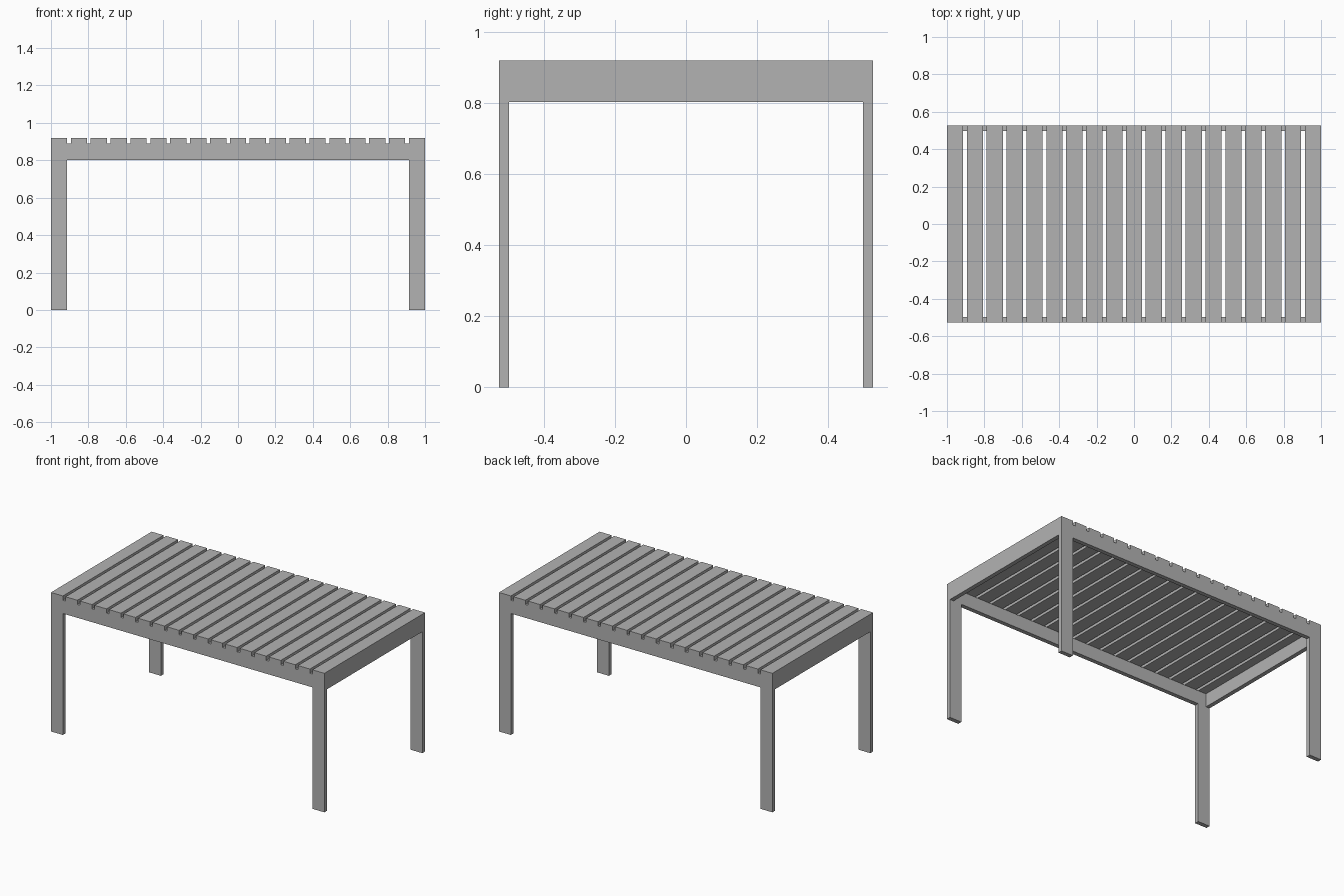
import bpy

# Remove the default object
cube = bpy.data.objects.get("Cube")
if cube:
    bpy.data.objects.remove(cube, do_unlink=True)

# Overall dimensions
HALF_X, HALF_Y, HEIGHT = 1.0, 0.526, 0.919
BOARD_W, BOARD_T = 0.087, 0.028
RAIL_BOTTOM = 0.803
SLAT_BOTTOM = HEIGHT - BOARD_T
SLATS = 19

grey = bpy.data.materials.new("plain_grey")
grey.use_nodes = True
colour = (0.45, 0.45, 0.45, 1.0)
grey.diffuse_color = colour
grey.node_tree.nodes["Principled BSDF"].inputs["Base Color"].default_value = colour


def board(name, low, high):
    """Flat-shaded box between two opposite corners."""
    bpy.ops.mesh.primitive_cube_add(size=1)
    obj = bpy.context.object
    obj.name = name
    for v in obj.data.vertices:
        v.co = [(a + b) / 2 + c * (b - a) for a, b, c in zip(low, high, v.co)]
    obj.data.materials.append(grey)
    return obj


# Legs: flat boards flush with the long sides
for x_side, x0 in (("right", -HALF_X), ("left", HALF_X - BOARD_W)):
    for y_side, y0 in (("front", -HALF_Y), ("back", HALF_Y - BOARD_T)):
        board(f"{y_side}_{x_side}_leg", (x0, y0, 0),
              (x0 + BOARD_W, y0 + BOARD_T, RAIL_BOTTOM))

# Long rails above the legs
for side, y0 in (("front", -HALF_Y), ("back", HALF_Y - BOARD_T)):
    board(f"{side}_rail", (-HALF_X, y0, RAIL_BOTTOM),
          (HALF_X, y0 + BOARD_T, SLAT_BOTTOM))

# Short end rails between the long rails
for side, x0 in (("right", -HALF_X), ("left", HALF_X - BOARD_T)):
    board(f"{side}_end_rail", (x0, -HALF_Y + BOARD_T, RAIL_BOTTOM),
          (x0 + BOARD_T, HALF_Y - BOARD_T, SLAT_BOTTOM))

# Evenly spaced slats across the top
pitch = (2 * HALF_X - BOARD_W) / (SLATS - 1)
for i in range(SLATS):
    x0 = -HALF_X + i * pitch
    board(f"top_slat_{i + 1}", (x0, -HALF_Y, SLAT_BOTTOM),
          (x0 + BOARD_W, HALF_Y, HEIGHT))
